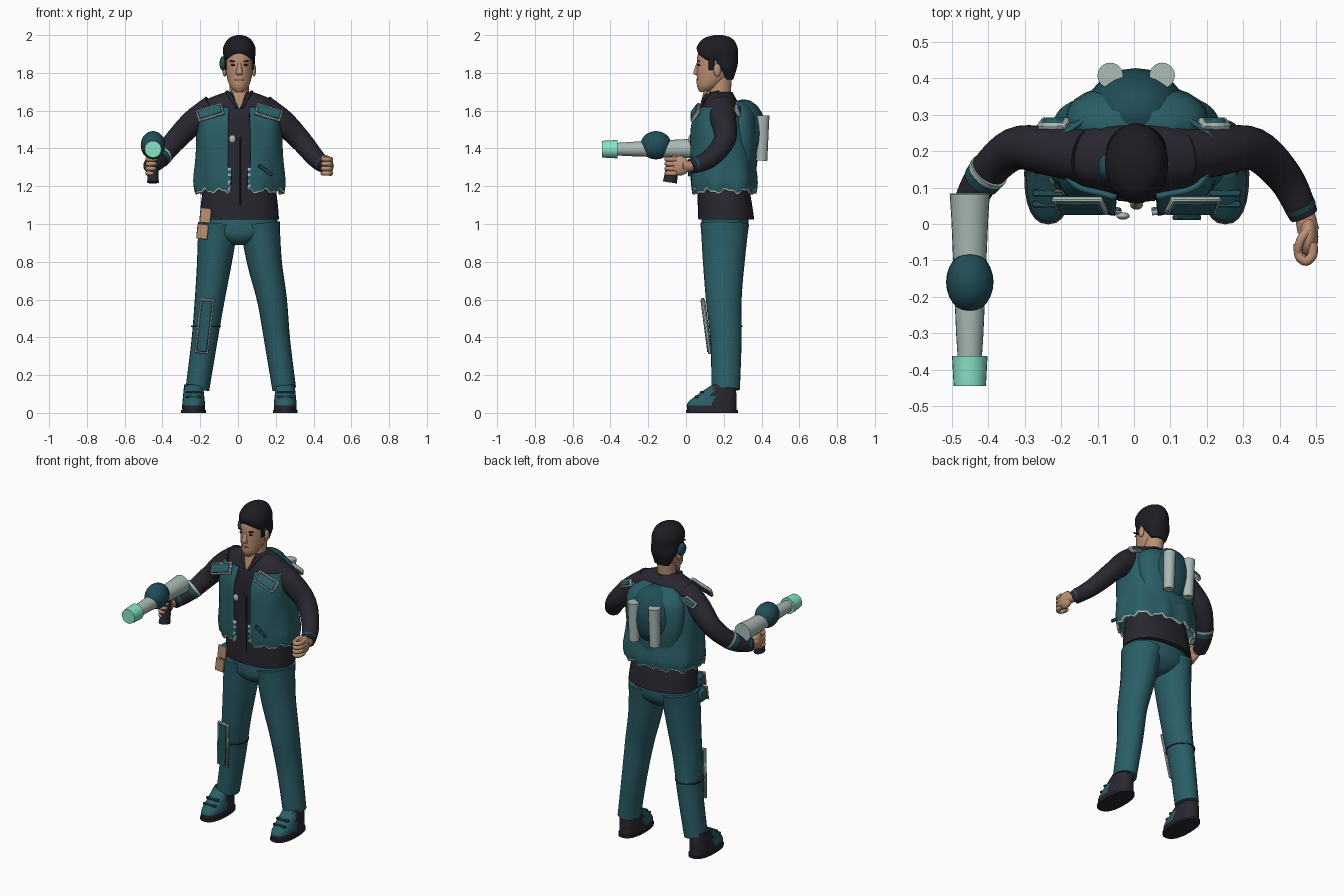
import bpy, bmesh, math
from mathutils import Vector, Matrix, Euler

cube = bpy.data.objects.get("Cube")
if cube:
    bpy.data.objects.remove(cube, do_unlink=True)


def material(name, *rgb):
    mat = bpy.data.materials.new(name)
    mat.use_nodes = True
    mat.diffuse_color = (*rgb, 1)
    shader = next(node for node in mat.node_tree.nodes if node.type == 'BSDF_PRINCIPLED')
    shader.inputs["Base Color"].default_value = (*rgb, 1)
    return mat


TEAL = material("teal cloth", .023, .112, .134)
DEEP = material("deep teal", .015, .075, .094)
DARK = material("charcoal cloth", .022, .02, .029)
HAIR = material("black hair", .013, .012, .017)
SKIN = material("skin", .5, .28, .17)
LIPS = material("lips", .28, .11, .08)
PALE = material("pale grey", .4, .49, .46)
MINT = material("mint", .25, .77, .58)


def finish(bm, name, *mats):
    bmesh.ops.recalc_face_normals(bm, faces=bm.faces)
    mesh = bpy.data.meshes.new(name)
    bm.to_mesh(mesh)
    bm.free()
    for mat in mats:
        mesh.materials.append(mat)
    mesh.shade_smooth()
    mesh.set_sharp_from_angle(angle=math.radians(50))
    obj = bpy.data.objects.new(name, mesh)
    bpy.context.collection.objects.link(obj)
    return obj


def spline(points, steps):
    # Catmull-Rom curve through the given points
    pts = [Vector(p) for p in points]
    result = []
    for i, (b, c) in enumerate(zip(pts, pts[1:])):
        before = (c - pts[max(i - 1, 0)]) / 2
        after = (pts[min(i + 2, len(pts) - 1)] - b) / 2
        for k in range(steps):
            t = k / steps
            result.append(b + before * t + (3 * (c - b) - 2 * before - after) * t ** 2
                          + (2 * (b - c) + before + after) * t ** 3)
    return result + [pts[-1]]


def bridge(name, sections, *mats, sides=24, power=2, caps=True, edit=None):
    """Skin a list of (centre, half-width vector, half-depth vector) sections."""
    bm = bmesh.new()
    rings = []
    for centre, wide, deep in sections:
        ring = []
        for k in range(sides):
            angle = math.tau * k / sides
            c, s = (math.copysign(abs(q) ** (2 / power), q) for q in (math.cos(angle), math.sin(angle)))
            ring.append(bm.verts.new(centre + wide * c + deep * s))
        rings.append(ring)
    for low, high in zip(rings, rings[1:]):
        for k in range(sides):
            bm.faces.new((low[k], low[k - 1], high[k - 1], high[k]))
    if caps:
        bm.faces.new(rings[0])
        bm.faces.new(rings[-1])
    if edit:
        edit(bm)
    return finish(bm, name, *mats)


def stack(name, rows, *mats, x=.007, steps=4, **options):
    """Level sections given as (height, y, half width, half depth)."""
    sections = [(Vector((x, y, z)), Vector((wide, 0, 0)), Vector((0, deep, 0)))
                for z, y, wide, deep in spline(rows, steps)]
    return bridge(name, sections, *mats, **options)


def tube(name, path, start, end, mat, up='Z', depth=1, ease=1, **options):
    """Sections square to a path, tapering from start to end radius."""
    points = spline(path, 5)
    axis = Vector((0, 0, 1)) if up == 'Z' else Vector((0, 1, 0))
    last = len(points) - 1
    sections = []
    for i, point in enumerate(points):
        along = (points[min(i + 1, last)] - points[max(i - 1, 0)]).normalized()
        wide = along.cross(axis).normalized()
        radius = end + (start - end) * (1 - i / last) ** ease
        sections.append((point, wide * radius, wide.cross(along) * radius * depth))
    return bridge(name, sections, mat, **options)


def ball(name, loc, radii, mat):
    bm = bmesh.new()
    bmesh.ops.create_uvsphere(bm, u_segments=24, v_segments=14, radius=1)
    bm.transform(Matrix.LocRotScale(Vector(loc), None, Vector(radii)))
    return finish(bm, name, mat)


def box(name, loc, size, mat, tilt=0, turn=0):
    bm = bmesh.new()
    bmesh.ops.create_cube(bm, size=1)
    bm.transform(Matrix.LocRotScale(Vector(loc), Euler((tilt, turn, 0)), Vector(size)))
    obj = finish(bm, name, mat)
    obj.modifiers.new("soft edges", 'BEVEL').width = min(size) / 4
    return obj


def trimmed_patch(name, loc, size, mat, **angles):
    wide, deep, tall = size
    box(name, loc, size, mat, **angles)
    box(name + "_trim", loc, (wide + .014, deep * .7, tall + .014), PALE, **angles)


# Trousers
stack("trouser_hips", [(.89, .2, .04, .07), (.92, .2, .13, .105), (.97, .205, .2, .124), (1.1, .21, .19, .12)],
      TEAL, power=2.2, sides=32)
for name, side, shift in (("right", -1, 0), ("left", 1, .03)):
    foot = side * .235 + shift / 2
    tube(name + "_trouser_leg", [(side * .105 + shift / 3, .205, 1), (side * .125 + shift / 2, .2, .8),
                                 (side * .15 + shift, .2, .6), (side * .178 + shift, .212, .38),
                                 (side * .215 + shift, .21, .125)],
         .108, .063, TEAL, up='Y', depth=1.2, ease=1.5)

    # Shoes: teal upper at the front, dark heel and rim
    def paint_heel(bm):
        for face in bm.faces:
            centre = face.calc_center_median()
            face.material_index = int(centre.y > .14 or centre.z < .035)

    stack(name + "_shoe", [(.01, .137, .06, .13), (.05, .137, .06, .13), (.09, .16, .056, .108), (.15, .2, .05, .06)],
          TEAL, DARK, x=foot, power=2.4, edit=paint_heel)
    stack(name + "_sole", [(0, .137, .066, .138), (.014, .137, .066, .138)], DARK, x=foot, power=2.4)
    for step in range(2):
        box(name + "_shoe_strap", (foot, .055 + step * .03, .085 + step * .025), (.085, .02, .012), DEEP)

# Shin patch, strap and hip pouches
trimmed_patch("shin_patch", (-.178, .107, .46), (.062, .024, .28), TEAL, tilt=.13, turn=.11)
stack("knee_strap", [(.456, .206, .08, .092), (.462, .206, .08, .092)], DARK, x=-.17)
for x, z in ((-.172, 1.045), (-.188, .96)):
    box("hip_pouch", (x, .13, z), (.06, .08, .08), TEAL, turn=.1)
    box("hip_pouch_front", (x, .09, z), (.058, .009, .08), SKIN, turn=.1)

# Shirt, neck and collar
stack("shirt", [(1.025, .213, .21, .148), (1.12, .205, .202, .142), (1.3, .19, .18, .125), (1.56, .185, .207, .112),
                (1.645, .185, .188, .088), (1.68, .185, .125, .07), (1.7, .185, .065, .06)],
      DARK, power=2.3, sides=32)
box("shirt_zip", (.012, .064, 1.28), (.006, .008, .36), HAIR)
stack("neck", [(1.6, .17, .055, .06), (1.8, .19, .05, .055)], SKIN)
tube("neck_opening", [(.007, .108, 1.71), (.007, .074, 1.612)], .045, .004, SKIN, up='Y', depth=.3)
for side in (-1, 1):
    tube("collar", [(side * .012 + .007, .078, 1.615), (side * .046 + .007, .105, 1.675),
                    (side * .065 + .007, .175, 1.695)], .008, .012, DARK)


# Open vest with a ragged pale hem
def cut_vest(bm):
    def in_front(face, margin):
        c = face.calc_center_median()
        return c.y < .15 and abs(c.x - .007) < margin

    bmesh.ops.delete(bm, geom=[f for f in bm.faces if in_front(f, .052)], context='FACES')
    for face in bm.faces:
        height = face.calc_center_median().z
        stitched = in_front(face, .06) and int(height * 60) % 2
        face.material_index = int(height < 1.178 or stitched)
    for vert in bm.verts:
        angle = math.atan2(vert.co.y - .19, vert.co.x)
        fold = 1 + .022 * math.sin(9 * angle) * math.sin(9 * vert.co.z)
        vert.co.x *= fold
        vert.co.y = .19 + (vert.co.y - .19) * fold
        if vert.co.z < 1.22:
            vert.co.z += .01 * math.sin(14 * angle) + .006 * math.sin(31 * angle)


vest = stack("vest", [(1.17, .2, .236, .172), (1.23, .2, .242, .178), (1.35, .192, .232, .172),
                      (1.52, .187, .225, .16), (1.62, .192, .215, .122)],
             TEAL, PALE, power=2.4, sides=96, steps=8, caps=False, edit=cut_vest)
vest.modifiers.new("thickness", 'SOLIDIFY').thickness = .014
for side in (-1, 1):
    trimmed_patch("chest_flap", (side * .155 + .007, .05, 1.59), (.13, .025, .06), TEAL, tilt=-.6, turn=side * .3)
    trimmed_patch("shoulder_tab", (side * .22, .275, 1.6), (.07, .03, .03), TEAL, tilt=.5, turn=side * .4)
box("pocket_strip", (.145, .018, 1.285), (.09, .014, .018), DEEP, turn=.65)
ball("vest_clasp", (-.03, .022, 1.45), (.018, .01, .022), PALE)

# Backpack with two canisters
stack("backpack_base", [(1.27, .29, .15, .08), (1.42, .295, .19, .09), (1.58, .28, .185, .09), (1.65, .26, .1, .05)],
      TEAL, power=2.2)
ball("backpack_shell", (.005, .305, 1.48), (.14, .122, .18), DEEP)
for side in (-1, 1):
    x = .006 + side * .071
    tube("canister", [(x, .4, 1.335), (x, .407, 1.575)], .03, .035, PALE, up='Y')

# Arms, cuffs and fists
arm = [(.13, .185, 1.61), (.235, .2, 1.54), (.33, .205, 1.445), (.415, .125, 1.345), (.465, .025, 1.305)]
for name, side, hand in (("right", -1, -.465), ("left", 1, .478)):
    tube(name + "_sleeve", [(side * x, y, z) for x, y, z in arm], .076, .04, DARK)
    tube(name + "_cuff", [(side * .452, .055, 1.316), (side * .458, .042, 1.311)], .044, .043, DEEP)
    tube(name + "_wrist", [(side * .465, .04, 1.307), (hand, -.02, 1.307)], .027, .03, SKIN)
    ball(name + "_palm", (hand, -.035, 1.308), (.027, .056, .052), SKIN)
    for finger in range(4):
        height = 1.268 + finger * .025
        curl = [(hand - side * (.008 - .022 * math.cos(a)), -.067 - .035 * math.sin(a), height)
                for a in (-.5, .5, 1.5, 2.5, 3.5)]
        tube(name + "_finger", curl, .0135, .012, SKIN, sides=10)
    tube(name + "_thumb", [(hand, -.015, 1.345), (hand - side * .022, -.045, 1.355), (hand - side * .03, -.08, 1.345)],
         .014, .01, SKIN, sides=10)
tube("forearm_band", [(-.397, .146, 1.368), (-.404, .137, 1.36)], .056, .055, PALE)
tube("forearm_guard", [(-.404, .137, 1.36), (-.418, .118, 1.343)], .054, .052, DEEP)

# Hand-held blaster
gun = -.45
tube("blaster_barrel", [(gun, .083, 1.4), (gun, -.37, 1.396)], .055, .033, PALE)
ball("blaster_globe", (gun, -.159, 1.417), (.065, .082, .075), DEEP)
tube("blaster_nozzle", [(gun, -.362, 1.396), (gun, -.444, 1.396)], .049, .044, MINT)
tube("blaster_grip", [(gun, -.085, 1.22), (gun, -.06, 1.38)], .031, .025, DARK, up='Y', depth=1.2)

# Head
stack("head", [(1.7, .1, .024, .028), (1.73, .118, .05, .06), (1.78, .145, .066, .088), (1.83, .158, .072, .101),
               (1.9, .165, .073, .102), (1.96, .165, .045, .07)], SKIN, sides=32)
stack("nose", [(1.79, .06, .012, .008), (1.8, .053, .018, .014), (1.852, .064, .008, .009)], SKIN, sides=12)
ball("lips", (.007, .063, 1.764), (.024, .008, .007), LIPS)
for side in (-1, 1):
    ball("eye", (.007 + side * .031, .068, 1.842), (.014, .006, .006), HAIR)
    box("eyebrow", (.007 + side * .033, .067, 1.861), (.036, .009, .007), HAIR, turn=side * -.15)
    ball("ear", (.007 + side * .077, .165, 1.815), (.012, .02, .034), SKIN)
    box("sideburn", (.007 + side * .071, .135, 1.855), (.012, .03, .08), HAIR)
ball("headset_earpiece", (-.08, .155, 1.85), (.018, .036, .038), DEEP)


# Cropped hair, full at the back, rising to a rounded hairline
def shape_hairline(bm):
    for vert in bm.verts:
        if vert.co.y < .13 and vert.co.z < 1.92:
            vert.co.z += .014 * math.cos(vert.co.x * 18) - .02 * abs(vert.co.x - .007) / .08


stack("hair", [(1.765, .228, .05, .022), (1.83, .205, .079, .066), (1.865, .192, .083, .083), (1.885, .172, .084, .104),
               (1.93, .165, .086, .109), (1.97, .167, .068, .089), (1.99, .17, .044, .06), (2, .172, .012, .02)],
      HAIR, sides=32, edit=shape_hairline)
